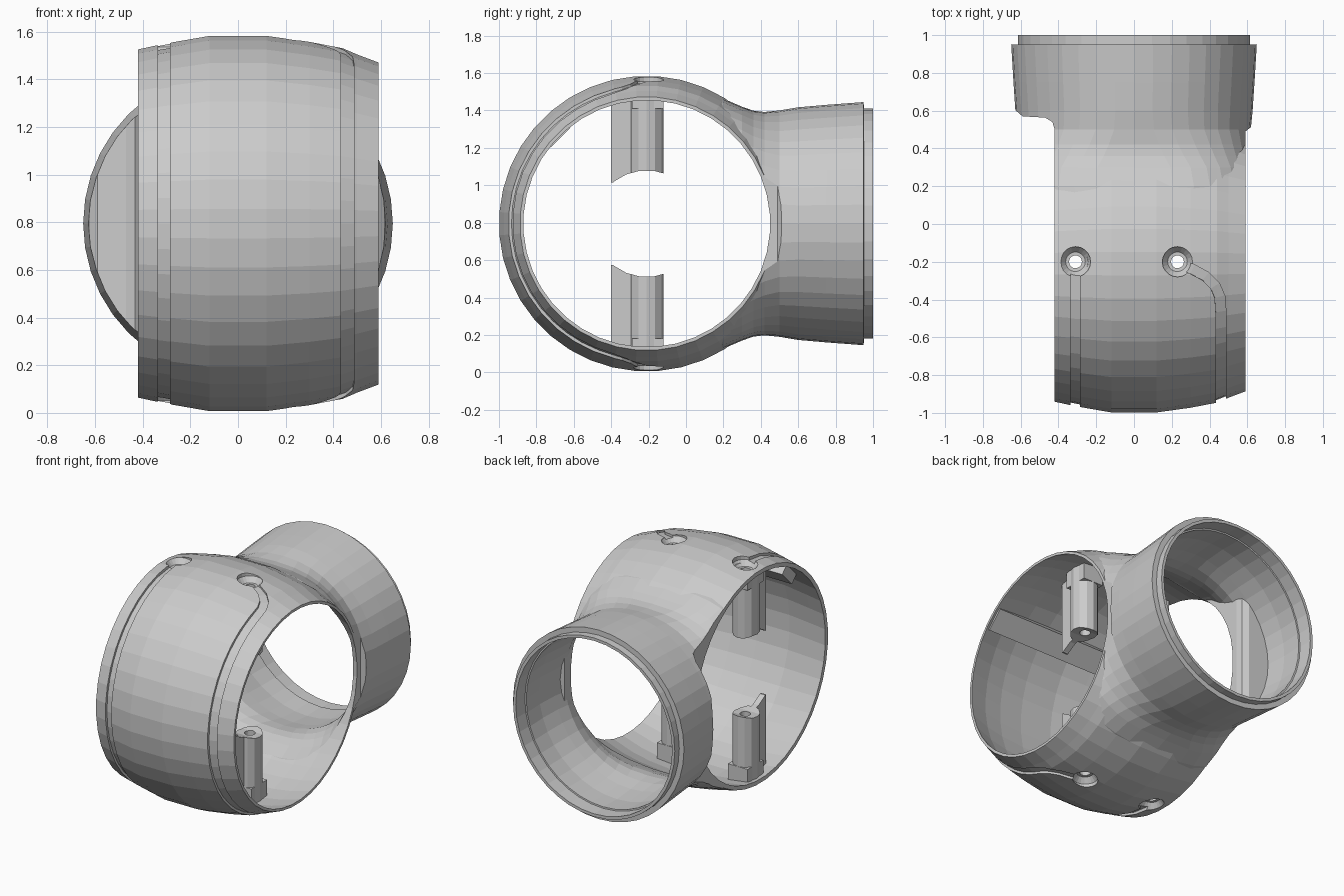
import bpy, bmesh
from math import sin, cos, pi, copysign, hypot
from mathutils import Vector

if "Cube" in bpy.data.objects:
    bpy.data.objects.remove(bpy.data.objects["Cube"])

CY, CZ, SEG = -0.21, 0.795, 40      # ring axis (runs along x), facet count
OUTER = [(-.5, .71), (-.42, .733), (-.31, .757), (-.12, .79), (.12, .79),
         (.3, .765), (.44, .738), (.5, .712), (.59, .678), (.7, .63)]
INNER = [(-.8, .705), (-.42, .705), (-.3, .722), (-.12, .745), (.12, .745),
         (.3, .73), (.44, .705), (.59, .66), (.8, .66)]


def solid(name, rings):
    """Closed solid skinned through a list of equal-sized point rings."""
    bm = bmesh.new()
    vs = [[bm.verts.new(p) for p in ring] for ring in rings]
    n = len(rings[0])
    for a, b in zip(vs, vs[1:]):
        for i in range(n):
            j = (i + 1) % n
            bm.faces.new((a[i], a[j], b[j], b[i]))
    bm.faces.new(vs[0])
    bm.faces.new(vs[-1])
    bmesh.ops.recalc_face_normals(bm, faces=bm.faces)
    me = bpy.data.meshes.new(name)
    bm.to_mesh(me)
    bm.free()
    ob = bpy.data.objects.new(name, me)
    bpy.context.collection.objects.link(ob)
    return ob


def combine(target, tool, op):
    """Apply a boolean and throw the tool object away."""
    m = target.modifiers.new("bool", 'BOOLEAN')
    m.operation, m.solver, m.object = op, 'EXACT', tool
    bpy.context.view_layer.objects.active = target
    bpy.ops.object.modifier_apply(modifier=m.name)
    bpy.data.objects.remove(tool, do_unlink=True)


def barrel(name, profile, seg=SEG):
    return solid(name, [[(x, CY + r * cos(2 * pi * (i + .5) / seg), CZ + r * sin(2 * pi * (i + .5) / seg))
                         for i in range(seg)] for x, r in profile])


def pipe(name, sections):
    """Loft along y; each section is (y, half width, half height, roundness)."""
    rings = []
    for y, a, b, n in sections:
        ring = []
        for i in range(SEG):
            c, s = cos(2 * pi * i / SEG), sin(2 * pi * i / SEG)
            ring.append((a * copysign(abs(c) ** (2 / n), c), y,
                         CZ + b * copysign(abs(s) ** (2 / n), s)))
        rings.append(ring)
    return solid(name, rings)


def prism(name, outline):
    return solid(name, [[(x, y, z) for x, y in outline] for z in (-1, 3)])


def box(name, x0, x1, y0, y1, z0, z1):
    return solid(name, [[(x0, y0, z), (x1, y0, z), (x1, y1, z), (x0, y1, z)] for z in (z0, z1)])


def trim_sides(ob, t):
    """Cut flat ring sides and the shoulder under the pipe, inset by t."""
    xl, xr = -.42 + t, .59 - t
    combine(ob, prism("left_trim", [(-2, -2), (xl, -2), (xl, .5 + t), (xl - .012, .54 + t),
                                    (xl - .05, .563 + t), (-.59, .57 + t), (-.625, .6 + t), (-2, .6 + t)]), 'DIFFERENCE')
    combine(ob, prism("right_trim", [(2, -2), (2, .53 + t), (xr + .025, .51 + t),
                                     (xr, .49 + t), (xr, -2)]), 'DIFFERENCE')


def radius(x):
    for (x0, r0), (x1, r1) in zip(OUTER, OUTER[1:]):
        if x <= x1:
            return r0 + (r1 - r0) * (x - x0) / (x1 - x0)
    return OUTER[-1][1]


# outer body: barrel ring blended into the pipe with its end lip
BLEND = [(.12, .68, .685, 3), (.2, .66, .668, 3.2), (.3, .64, .625, 3.1), (.36, .632, .604, 2.7),
         (.42, .625, .597, 2.4), (.5, .618, .605, 2.1), (.6, .628, .622, 2), (.75, .638, .635, 2)]
body = barrel("pipe_ring_body", OUTER)
combine(body, pipe("outer_pipe", BLEND + [(.95, .65, .65, 2), (.951, .615, .615, 2), (1, .615, .615, 2)]), 'UNION')
trim_sides(body, 0)

# hollow interior, leaving a flat pad on the upper front inner wall
cavity = pipe("cavity", [(y, a - .045, b - .045, n) for y, a, b, n in BLEND]
              + [(.9, .585, .585, 2), (.901, .595, .595, 2), (1.2, .595, .595, 2)])
trim_sides(cavity, .035)
combine(cavity, barrel("ring_bore", INNER), 'UNION')
d, t = Vector((0, -.7071, .7071)), Vector((0, .7071, .7071))
c = Vector((0, CY, CZ))
combine(cavity, solid("pad", [[c + Vector((x, 0, 0)) + d * r + t * w for r, w in
                               ((.65, -.075), (.65, .075), (.85, .075), (.85, -.075))]
                              for x in (-.3, .57)]), 'DIFFERENCE')
combine(body, cavity, 'DIFFERENCE')

# screw posts with side fins, above and below each ring hole
for px, top in ((-.31, .725), (.23, .745)):
    for s in (1, -1):
        z0, z1 = CZ + s * .22, CZ + s * top
        zl, zh = min(z0, z1), max(z0, z1)
        post = solid("screw_post", [[(px + .085 * cos(pi * i / 6), CY + .09 * sin(pi * i / 6), z)
                                     for i in range(12)] for z in (zl, zh)])
        combine(post, box("fin", px - .02, px + .02, -.4, -.25, zl + .001, zh - .001), 'UNION')
        base = sorted((CZ + s * .615, CZ + s * (top - .002)))
        combine(post, box("base", px - .075, px + .075, -.29, -.12, *base), 'UNION')
        combine(post, barrel("arc_trim", [(-1, .285), (1, .285)], 24), 'DIFFERENCE')
        combine(body, post, 'UNION')

# cable grooves around the front of the ring: (x, arc length from the top)
HALF = pi * .77
bend = [(.23, .0), (.31, .03), (.38, .07), (.43, .125), (.455, .19), (.46, .28)]
straight = [(-.31, 0), (-.31, .2)]
for head, w in ((straight, .025), (bend, .027)):
    x_end, s_end = head[-1]
    mid = [(x_end, s_end + (HALF - 2 * s_end) * k / 18) for k in range(1, 18)]
    path = head + mid + [(x, HALF - s) for x, s in reversed(head)]
    rings = []
    for k, (x, s) in enumerate(path):
        (xa, sa), (xb, sb) = path[max(k - 1, 0)], path[min(k + 1, len(path) - 1)]
        L = hypot(xb - xa, sb - sa)
        nx, ns = (sb - sa) / L * w, -(xb - xa) / L * w
        ring = []
        for side, dr in ((-1, -.016), (1, -.016), (1, .04), (-1, .04)):
            X, a = x + side * nx, (s + side * ns) / .77
            r = radius(X) + dr
            ring.append((X, CY - r * sin(a), CZ + r * cos(a)))
        rings.append(ring)
    combine(body, solid("groove", rings), 'DIFFERENCE')

# countersunk screw holes through ring and posts
for px in (-.31, .23):
    for s in (1, -1):
        R = radius(px)
        steps = [(R + .1, .08), (R - .015, .08), (R - .05, .052), (R - .051, .034), (.2, .034)]
        combine(body, solid("screw_hole", [[(px + r * cos(pi * i / 10), -.2 + r * sin(pi * i / 10), CZ + s * h)
                                            for i in range(20)] for h, r in steps]), 'DIFFERENCE')
